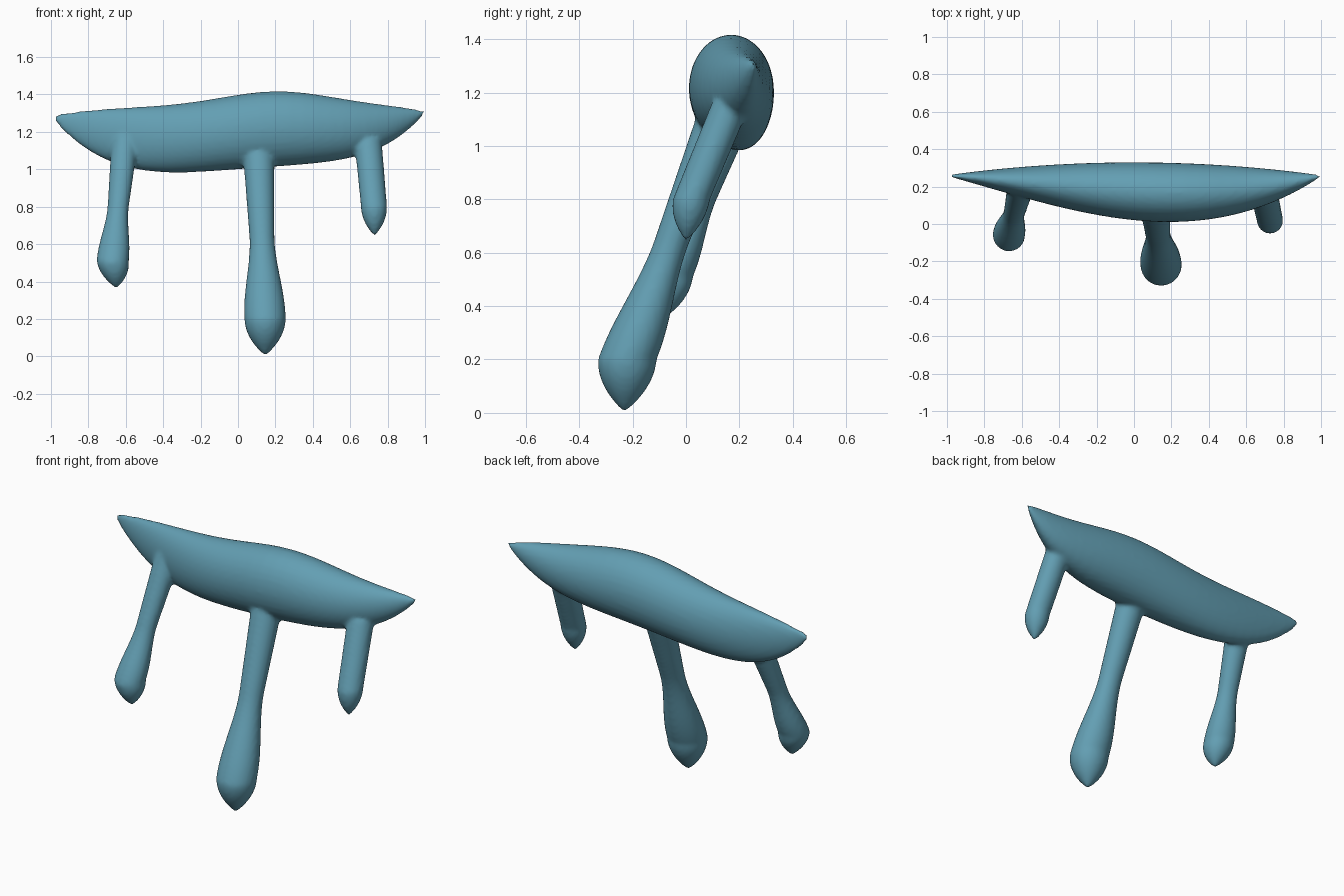
import bpy
import bmesh
import math
from mathutils import Vector

default_cube = bpy.data.objects.get("Cube")
if default_cube:
    bpy.data.objects.remove(default_cube, do_unlink=True)

SIDES = 32
RINGS = 40


def make_material(name, colour):
    material = bpy.data.materials.new(name)
    material.use_nodes = True
    material.diffuse_color = colour
    shader = material.node_tree.nodes["Principled BSDF"]
    shader.inputs["Base Color"].default_value = colour
    return material


def add_tube(bm, rings):
    """Join closed rings of points into a capped tube."""
    loops = [[bm.verts.new(point) for point in ring] for ring in rings]
    for lower, upper in zip(loops, loops[1:]):
        for i in range(SIDES):
            j = (i + 1) % SIDES
            bm.faces.new((lower[i], lower[j], upper[j], upper[i]))
    bm.faces.new(loops[0])
    bm.faces.new(loops[-1])


def ellipse_ring(centre, axis_u, axis_v):
    angles = [math.tau * i / SIDES for i in range(SIDES)]
    return [centre + axis_u * math.cos(a) + axis_v * math.sin(a) for a in angles]


def body_ring(x):
    """Cross-section of the spindle at x, fuller in the middle and humped on top."""
    round_end = 1 - x ** 2
    blunt_end = 1 - x ** 4
    hump = math.exp(-((x - 0.2) / 0.4) ** 2)
    middle = 1.3 + 0.012 * x
    top = middle + 0.04 * blunt_end + 0.075 * hump * min(1, 4 * round_end)
    bottom = middle - blunt_end * (0.3 - 0.02 * math.sin(math.pi * x))
    front = 0.26 - round_end * (0.24 + 0.1 * x)
    back = 0.26 + 0.07 * round_end
    centre = Vector((x * 1.01, (front + back) / 2, (top + bottom) / 2))
    depth = Vector((0, (back - front) / 2, 0))
    height = Vector((0, 0, (top - bottom) / 2))
    return ellipse_ring(centre, depth, height)


def add_drip(bm, root, bulb, tip, neck, waist, bulge):
    """Hanging drip: a tapering neck that swells into a bulb, then closes to a point."""
    root, bulb, tip = Vector(root), Vector(bulb), Vector(tip)
    sections = []
    # Neck, starting inside the body
    for i in range(RINGS):
        t = 1.2 * i / RINGS - 0.2
        swell = max(0, 2 * t - 1)
        swell = swell * swell * (3 - 2 * swell)
        radius = neck + (waist - neck) * t + (bulge - waist) * swell
        sections.append((root.lerp(bulb, t), radius))
    # Bulb and tip
    for i in range(RINGS):
        s = math.sin(math.pi / 2 * i / RINGS)
        sections.append((bulb.lerp(tip, s), bulge * (1 - s * s)))
    add_tube(bm, [ellipse_ring(centre, Vector((radius, 0, 0)), Vector((0, radius, 0)))
                  for centre, radius in sections])


bm = bmesh.new()

# Long spindle body, with rings crowded towards the ends
add_tube(bm, [body_ring(-math.cos(math.pi * (i + 0.5) / RINGS)) for i in range(RINGS)])

# Long middle drip
add_drip(bm, root=(0.11, 0.12, 1.1), bulb=(0.145, -0.22, 0.2), tip=(0.145, -0.23, 0),
         neck=0.085, waist=0.05, bulge=0.11)
# Medium right drip
add_drip(bm, root=(-0.61, 0.18, 1.1), bulb=(-0.67, -0.06, 0.51), tip=(-0.65, -0.07, 0.36),
         neck=0.07, waist=0.045, bulge=0.086)
# Short left drip
add_drip(bm, root=(0.7, 0.145, 1.1), bulb=(0.727, 0.02, 0.8), tip=(0.73, 0, 0.64),
         neck=0.073, waist=0.07, bulge=0.07)

bmesh.ops.recalc_face_normals(bm, faces=bm.faces)
mesh = bpy.data.meshes.new("dripping_slime")
bm.to_mesh(mesh)
bm.free()
mesh.materials.append(make_material("slime teal", (0.125, 0.345, 0.45, 1)))
slime = bpy.data.objects.new("dripping_slime", mesh)
bpy.context.collection.objects.link(slime)

# Fuse body and drips into one skin with soft joints
fuse = slime.modifiers.new("fuse", "REMESH")
fuse.mode = "VOXEL"
fuse.voxel_size = 0.012
fuse.use_smooth_shade = True
soften = slime.modifiers.new("soften", "SMOOTH")
soften.factor = 0.5
soften.iterations = 6
